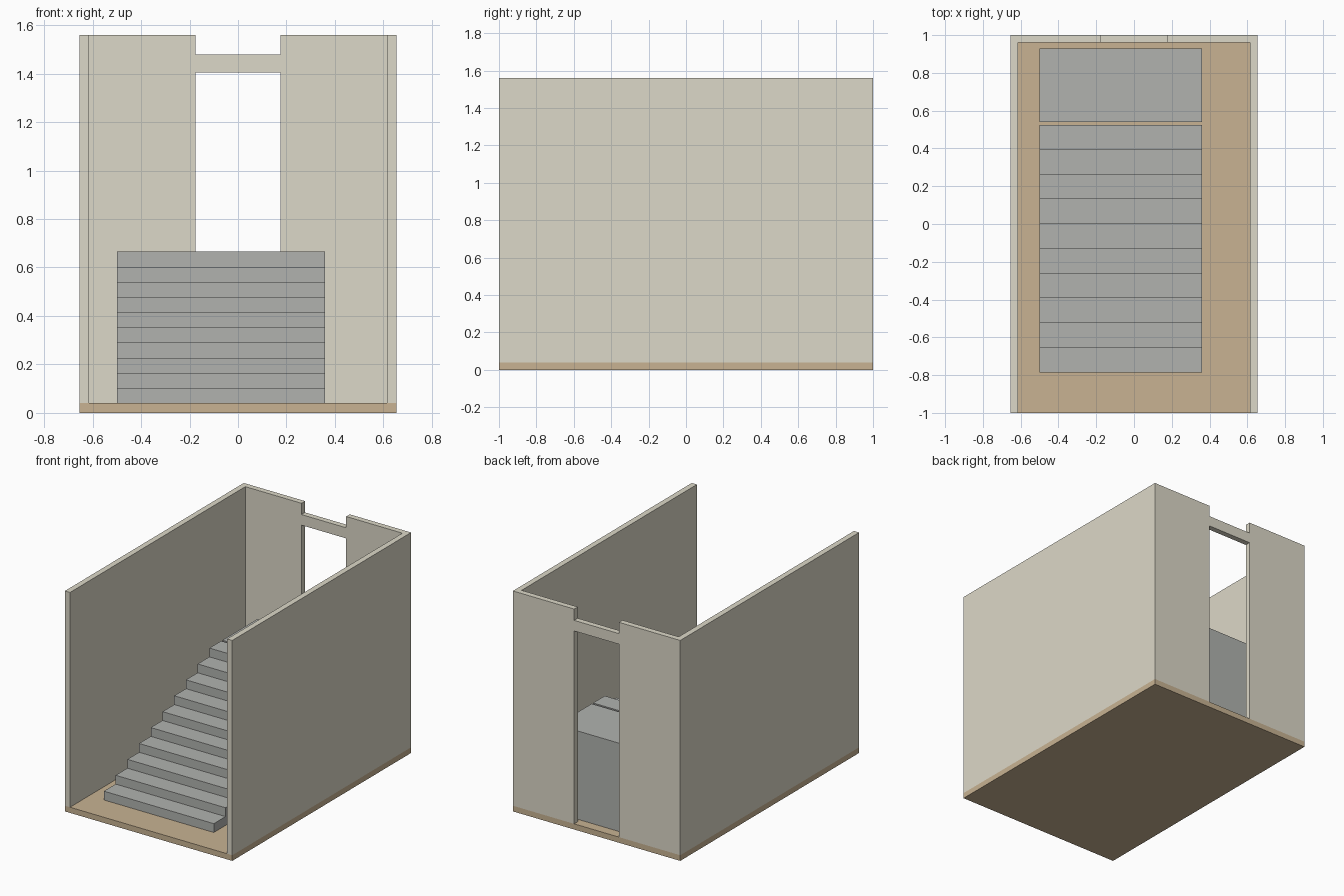
import bpy, bmesh

if "Cube" in bpy.data.objects:
    bpy.data.objects.remove(bpy.data.objects["Cube"])


def material(name, rgb):
    m = bpy.data.materials.new(name)
    m.diffuse_color = (*rgb, 1)
    m.use_nodes = True
    m.node_tree.nodes["Principled BSDF"].inputs["Base Color"].default_value = m.diffuse_color
    return m


WALL = material("plaster", (0.72, 0.69, 0.58))
FLOOR = material("tan_floor", (0.58, 0.45, 0.29))
STONE = material("grey_stone", (0.44, 0.45, 0.43))


def prism(name, profile, axis, lo, hi, mat):
    """Extrude a 2D outline along x (outline is y,z) or y (outline is x,z)."""
    def place(p, d):
        return (d, p[0], p[1]) if axis == "x" else (p[0], d, p[1])
    bm = bmesh.new()
    face = bm.faces.new([bm.verts.new(place(p, lo)) for p in profile])
    ext = bmesh.ops.extrude_face_region(bm, geom=[face])
    for v in ext["geom"]:
        if isinstance(v, bmesh.types.BMVert):
            v.co["xyz".index(axis)] = hi
    bmesh.ops.recalc_face_normals(bm, faces=bm.faces)
    me = bpy.data.meshes.new(name)
    bm.to_mesh(me)
    bm.free()
    me.materials.append(mat)
    ob = bpy.data.objects.new(name, me)
    bpy.context.collection.objects.link(ob)
    return ob


def box(name, x0, x1, y0, y1, z0, z1, mat):
    return prism(name, [(y0, z0), (y1, z0), (y1, z1), (y0, z1)], "x", x0, x1, mat)


W, T, F, H = 0.655, 0.04, 0.04, 1.56   # half width, wall thickness, floor top, height
DOOR = 0.175                           # half width of doorway

# Floor slab and side walls
box("floor", -W, W, -1, 1, 0, F, FLOOR)
box("left_wall", -W, -W + T, -1, 1 - T, F, H, WALL)
box("right_wall", W - T, W, -1, 1 - T, F, H, WALL)

# Back wall with doorway and a lowered lintel
back = [(-W, F), (-DOOR, F), (-DOOR, 1.405), (DOOR, 1.405), (DOOR, F), (W, F),
        (W, H), (DOOR, H), (DOOR, 1.48), (-DOOR, 1.48), (-DOOR, H), (-W, H)]
prism("back_wall", back, "y", 1 - T, 1, WALL)

# Solid flight of ten steps
SX0, SX1, TOP, N = -0.50, 0.36, 0.665, 10
Y0, Y1 = -0.785, 0.525
run, rise = (Y1 - Y0) / N, (TOP - F) / N
outline = [(Y0, F)]
for i in range(N):
    z = F + (i + 1) * rise
    outline += [(Y0 + i * run, z), (Y0 + (i + 1) * run, z)]
outline.append((Y1, F))
prism("stairs", outline, "x", SX0, SX1, STONE)

# Landing block, separated from the stairs by a narrow gap
box("landing", SX0, SX1, 0.54, 0.93, F, TOP, STONE)
